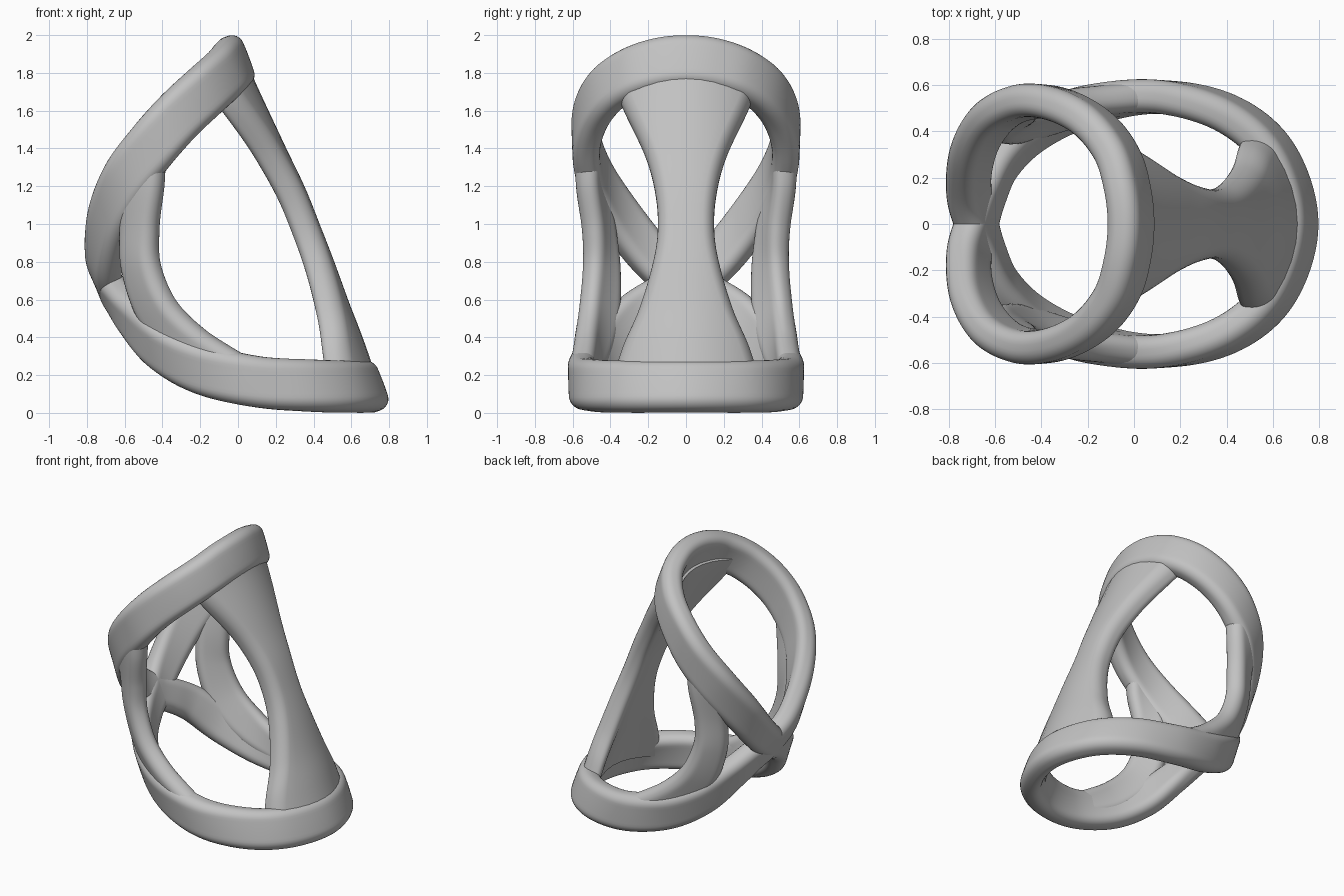
import bpy, bmesh, math
from mathutils import Vector

if "Cube" in bpy.data.objects:
    bpy.data.objects.remove(bpy.data.objects["Cube"], do_unlink=True)

grey = bpy.data.materials.new("plain grey")
grey.use_nodes = True
grey.diffuse_color = (0.54, 0.54, 0.54, 1)
grey.node_tree.nodes["Principled BSDF"].inputs["Base Color"].default_value = (0.54, 0.54, 0.54, 1)


def spline(points, closed, steps=10):
    """Catmull-Rom curve through points of any dimension."""
    n = len(points)
    pick = lambda i: points[i % n] if closed else points[max(0, min(n - 1, i))]
    out = []
    for i in range(n if closed else n - 1):
        a, b, c, d = (pick(i + k) for k in (-1, 0, 1, 2))
        for s in range(steps):
            t = s / steps
            out.append([0.5 * (2 * q + (r - p) * t + (2 * p - 5 * q + 4 * r - e) * t * t
                               + (3 * q - p - 3 * r + e) * t ** 3)
                        for p, q, r, e in zip(a, b, c, d)])
    return out if closed else out + [list(points[-1])]


def section(width, thick, radius, bend, arc=6, flat=8):
    """Rounded bar profile, bowed inwards towards its edges."""
    pts = []
    hw, ht = width / 2 - radius, thick / 2 - radius
    for k, (sx, sy) in enumerate(((1, 1), (-1, 1), (-1, -1), (1, -1))):
        for j in range(arc + 1):
            a = math.pi / 2 * (k + j / arc)
            pts.append((sx * hw + radius * math.cos(a), sy * ht + radius * math.sin(a)))
        if k % 2 == 0:
            pts += [(sx * hw * (1 - 2 * j / flat), sy * thick / 2) for j in range(1, flat)]
    return [(u, v - bend * u * u) for u, v in pts]


def outward(p):
    """Direction out of the leaning tube on which all bands lie."""
    axis_x = 0.1 - 0.44 * (p.z - 0.18)
    n = Vector((p.x - axis_x, p.y, 0)).normalized()
    n.z = 0.38 * n.x
    return n


def sweep(name, points, thick, radius, bend, closed=False):
    """Loft a band along points of (x, y, z, width)."""
    path = spline(points, closed)
    pos = [Vector(p[:3]) for p in path]
    n = len(pos)
    bm = bmesh.new()
    rings = []
    for i, p in enumerate(pos):
        nxt = pos[(i + 1) % n] if closed else pos[min(i + 1, n - 1)]
        prv = pos[i - 1] if closed else pos[max(i - 1, 0)]
        tangent = (nxt - prv).normalized()
        side = tangent.cross(outward(p)).normalized()
        normal = side.cross(tangent)
        rings.append([bm.verts.new(p + side * u + normal * v)
                      for u, v in section(path[i][3], thick, radius, bend)])
    for i in range(n if closed else n - 1):
        a, b = rings[i], rings[(i + 1) % n]
        for j in range(len(a)):
            k = (j + 1) % len(a)
            bm.faces.new((a[j], a[k], b[k], b[j]))
    if not closed:
        bm.faces.new(rings[0])
        bm.faces.new(rings[-1])
    bmesh.ops.recalc_face_normals(bm, faces=bm.faces)
    for f in bm.faces:
        f.smooth = len(f.verts) == 4
    mesh = bpy.data.meshes.new(name)
    bm.to_mesh(mesh)
    bm.free()
    mesh.materials.append(grey)
    obj = bpy.data.objects.new(name, mesh)
    bpy.context.collection.objects.link(obj)
    return obj


# Double loop that crosses over itself at the back
half = [(-0.01, 0, 1.86, 0.285), (-0.025, 0.15, 1.845, 0.285), (-0.07, 0.3, 1.795, 0.28),
        (-0.17, 0.43, 1.705, 0.28), (-0.31, 0.51, 1.575, 0.28), (-0.45, 0.53, 1.42, 0.28),
        (-0.59, 0.475, 1.235, 0.275), (-0.685, 0.34, 1.02, 0.26), (-0.715, 0.16, 0.8, 0.24),
        (-0.68, 0, 0.675, 0.23), (-0.635, -0.14, 0.605, 0.23), (-0.565, -0.28, 0.51, 0.24),
        (-0.42, -0.415, 0.355, 0.26), (-0.2, -0.51, 0.235, 0.27), (0.1, -0.55, 0.165, 0.27),
        (0.4, -0.48, 0.145, 0.275), (0.61, -0.3, 0.14, 0.275), (0.7, 0, 0.14, 0.275)]
loop = half + [(x, -y, z, w) for x, y, z, w in half[-2:0:-1]]
sweep("crossing_loop", loop, 0.145, 0.06, 0.3, closed=True)

# Waisted front strut
sweep("front_strut", [(-0.01, 0, 1.81, 0.72), (0.04, 0, 1.69, 0.69), (0.185, 0, 1.38, 0.43),
                      (0.29, 0, 1.16, 0.32), (0.37, 0, 0.96, 0.3), (0.44, 0, 0.78, 0.36),
                      (0.52, 0, 0.56, 0.5), (0.59, 0, 0.38, 0.67), (0.66, 0, 0.18, 0.8)],
      0.145, 0.06, 0.95)

# Curved side struts, one on each side
for name, s in (("left_strut", 1), ("right_strut", -1)):
    sweep(name, [(-0.48, s * 0.52, 1.4, 0.2), (-0.51, s * 0.505, 1.22, 0.24),
                 (-0.525, s * 0.465, 0.98, 0.22), (-0.515, s * 0.45, 0.76, 0.23),
                 (-0.42, s * 0.465, 0.52, 0.25), (-0.24, s * 0.505, 0.34, 0.24),
                 (0.0, s * 0.547, 0.21, 0.2)],
          0.13, 0.058, 0.6)
